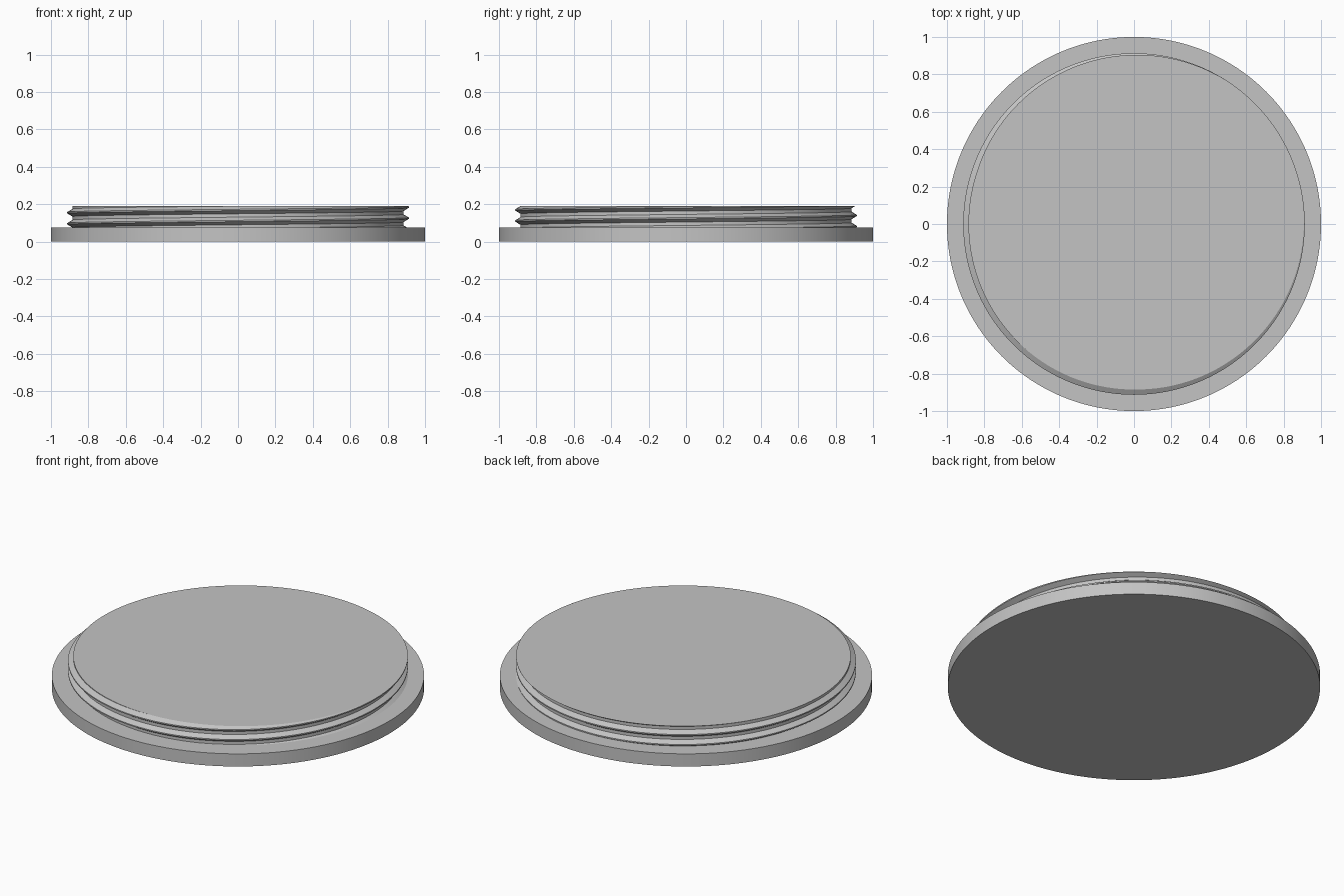
import bpy, bmesh
from math import sin, cos, pi, radians

SEGMENTS = 192
BASE_TOP, PLUG_TOP = 0.075, 0.19
PITCH, CREST_Z = 0.059, 0.125        # crest height at angle zero
ROOT_R, CREST_R = 0.885, 0.913

cube = bpy.data.objects.get("Cube")
if cube:
    bpy.data.objects.remove(cube, do_unlink=True)

grey = bpy.data.materials.new("light grey")
grey.use_nodes = True
colour = (0.55, 0.55, 0.55, 1)
grey.diffuse_color = colour
for node in grey.node_tree.nodes:
    if node.type == 'BSDF_PRINCIPLED':
        node.inputs["Base Color"].default_value = colour


def finish(name, bm):
    bmesh.ops.recalc_face_normals(bm, faces=bm.faces[:])
    mesh = bpy.data.meshes.new(name)
    bm.to_mesh(mesh)
    bm.free()
    mesh.materials.append(grey)
    obj = bpy.data.objects.new(name, mesh)
    bpy.context.collection.objects.link(obj)
    bpy.ops.object.select_all(action='DESELECT')
    obj.select_set(True)
    bpy.context.view_layer.objects.active = obj
    bpy.ops.object.shade_smooth_by_angle(angle=radians(30))


# Flat round flange
bm = bmesh.new()
bmesh.ops.create_cone(bm, cap_ends=True, segments=SEGMENTS, radius1=1, radius2=1, depth=BASE_TOP)
bmesh.ops.translate(bm, verts=bm.verts[:], vec=(0, 0, BASE_TOP / 2))
finish("flange", bm)

# Threaded plug: right-handed helical sweep of a trapezoid thread profile
profile = [(-0.0205, ROOT_R), (-0.0035, CREST_R), (0.0035, CREST_R), (0.0205, ROOT_R)]
rows = [(CREST_Z + turn * PITCH + dz, r) for turn in range(-3, 4) for dz, r in profile]
bm = bmesh.new()
columns = []
for i in range(SEGMENTS + 1):
    a = 2 * pi * i / SEGMENTS
    rise = PITCH * i / SEGMENTS
    columns.append([bm.verts.new((r * cos(a), r * sin(a), z + rise)) for z, r in rows])
for left, right in zip(columns, columns[1:]):
    for j in range(len(rows) - 1):
        bm.faces.new((left[j], right[j], right[j + 1], left[j + 1]))
bmesh.ops.remove_doubles(bm, verts=bm.verts[:], dist=0.00005)

# Trim the thread level at both ends and close it
for height, up in ((BASE_TOP - 0.005, -1), (PLUG_TOP, 1)):
    bmesh.ops.bisect_plane(bm, geom=bm.verts[:] + bm.edges[:] + bm.faces[:], dist=1e-6,
                           plane_co=(0, 0, height), plane_no=(0, 0, up), clear_outer=True)
bmesh.ops.holes_fill(bm, edges=[e for e in bm.edges if e.is_boundary], sides=0)
finish("threaded_plug", bm)
